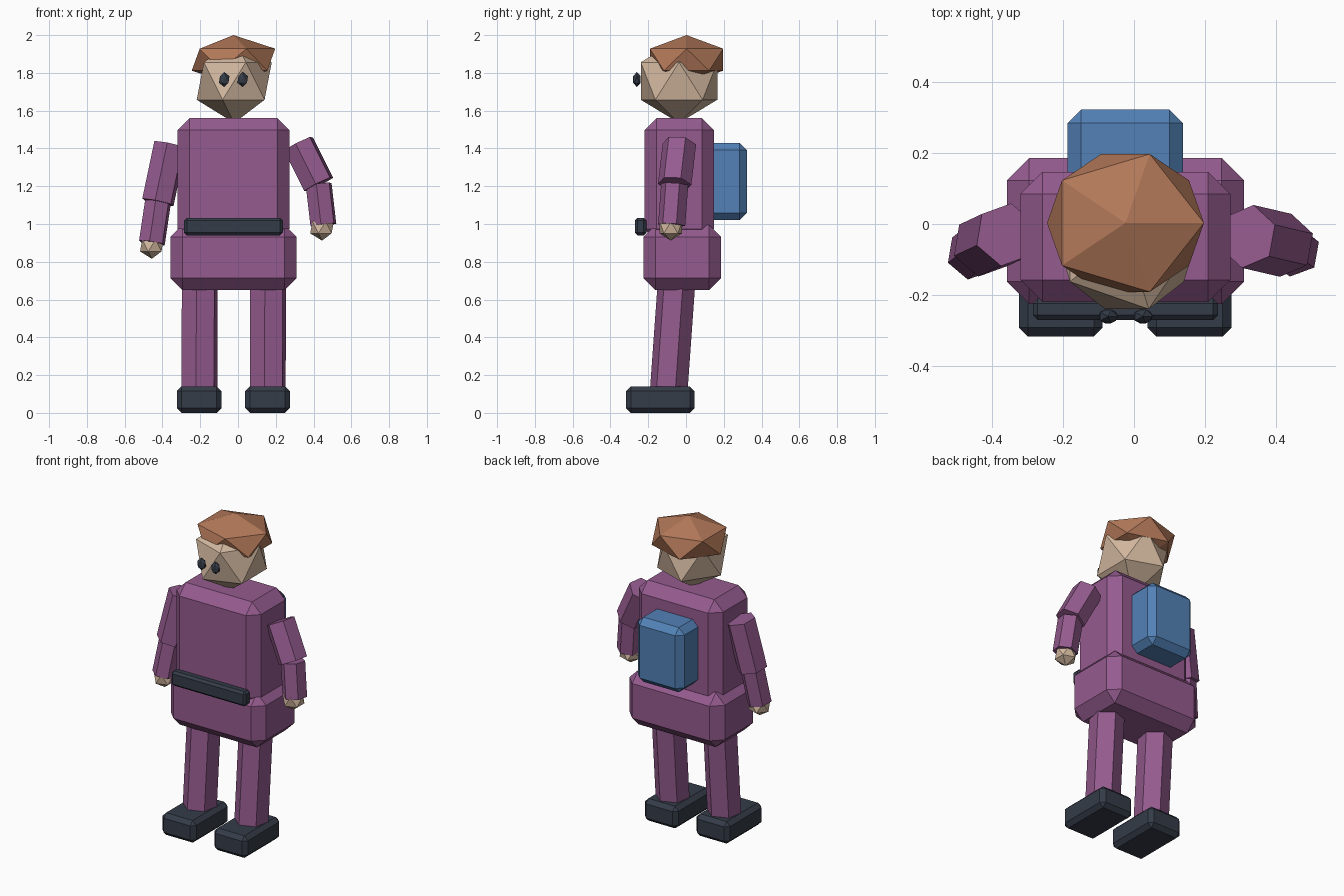
import bpy
from math import radians
from mathutils import Vector, Matrix

cube = bpy.data.objects.get("Cube")
if cube:
    bpy.data.objects.remove(cube, do_unlink=True)


def material(name, color):
    m = bpy.data.materials.new(name)
    m.use_nodes = True
    m.diffuse_color = (*color, 1)
    m.node_tree.nodes["Principled BSDF"].inputs["Base Color"].default_value = (*color, 1)
    return m


purple = material("purple cloth", (0.30, 0.105, 0.275))
dark = material("dark leather", (0.035, 0.045, 0.065))
blue = material("blue canvas", (0.085, 0.22, 0.47))
skin = material("skin", (0.65, 0.48, 0.35))
hair = material("brown hair", (0.45, 0.19, 0.10))


def finish(name, mat):
    ob = bpy.context.object
    ob.name = name
    ob.data.materials.append(mat)
    return ob


def box(name, mat, x, y, z, bevel):
    """Chamfered box from its (min, max) range on each axis."""
    bpy.ops.mesh.primitive_cube_add(size=1)
    ob = finish(name, mat)
    size = [b - a for a, b in (x, y, z)]
    ob.data.transform(Matrix.Diagonal((*size, 1)))
    ob.location = [(a + b) / 2 for a, b in (x, y, z)]
    mod = ob.modifiers.new("Chamfer", 'BEVEL')
    mod.width = bevel
    mod.segments = 1
    return ob


def limb(name, mat, start, end, radius):
    """Six-sided prism between two points."""
    a, b = Vector(start), Vector(end)
    axis = a - b
    bpy.ops.mesh.primitive_cylinder_add(vertices=6, radius=radius, depth=axis.length)
    ob = finish(name, mat)
    ob.data.transform(Matrix.Rotation(radians(-10), 4, 'Z'))
    ob.rotation_euler = Vector((0, 0, 1)).rotation_difference(axis).to_euler()
    ob.location = (a + b) / 2
    return ob


def gem(name, mat, center, radii):
    """Twenty-sided ball, stretched on each axis."""
    bpy.ops.mesh.primitive_ico_sphere_add(subdivisions=1, radius=1)
    ob = finish(name, mat)
    ob.data.transform(Matrix.Diagonal((*radii, 1)))
    ob.location = center
    return ob


# Body
box("torso", purple, (-0.32, 0.272), (-0.22, 0.147), (0.91, 1.56), 0.063)
box("hips", purple, (-0.358, 0.31), (-0.225, 0.186), (0.65, 0.995), 0.063)
box("belt", dark, (-0.285, 0.237), (-0.27, -0.21), (0.94, 1.033), 0.014)
box("backpack", blue, (-0.187, 0.138), (0.09, 0.322), (1.02, 1.43), 0.038)

# Legs and boots
for side, x in (("right", -0.205), ("left", 0.157)):
    limb(side + "_leg", purple, (x + 0.003, -0.046, 0.75), (x, -0.094, 0.08), 0.101)
    box(side + "_boot", dark, (x - 0.119, x + 0.117), (-0.317, 0.045), (0, 0.14), 0.025)

# Arms: shoulder, elbow, wrist, hand
arms = {
    "right": ((-0.36, -0.03, 1.42), (-0.424, -0.06, 1.115),
              (-0.456, -0.085, 0.90), (-0.456, -0.085, 0.886)),
    "left": ((0.32, -0.035, 1.424), (0.427, -0.06, 1.21),
             (0.452, -0.076, 0.995), (0.445, -0.08, 0.982)),
}
for side, (shoulder, elbow, wrist, hand) in arms.items():
    limb(side + "_upper_arm", purple, shoulder, elbow, 0.09)
    limb(side + "_forearm", purple, elbow, wrist, 0.073)
    gem(side + "_hand", skin, hand, (0.07, 0.07, 0.07))

# Head
gem("head", skin, (-0.02, -0.037, 1.757), (0.222, 0.238, 0.222))
gem("hair", hair, (-0.024, 0.003, 1.87), (0.247, 0.228, 0.13))
for side, x in (("right", -0.073), ("left", 0.025)):
    gem(side + "_eye", dark, (x, -0.26, 1.765), (0.031, 0.023, 0.04))
